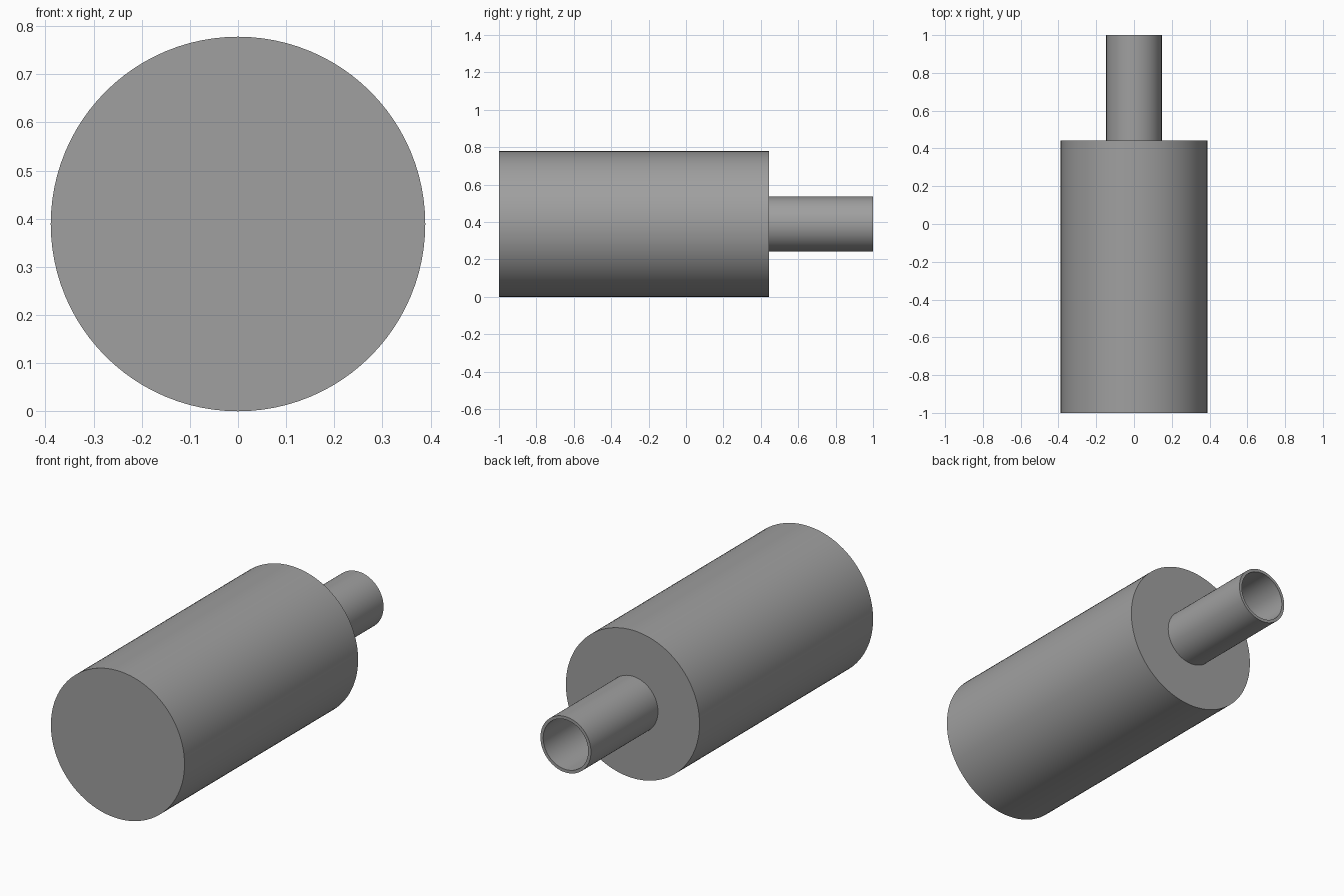
import bpy, bmesh, math
from mathutils import Matrix, Vector

cube = bpy.data.objects.get("Cube")
if cube:
    bpy.data.objects.remove(cube, do_unlink=True)

BODY_R, NECK_R, BORE_R = 0.389, 0.147, 0.131
FRONT, SHOULDER, BACK = -1.0, 0.443, 1.0
SIDES = 96

grey = bpy.data.materials.new("mid_grey")
grey.use_nodes = True
colour = (0.35, 0.35, 0.35, 1)
grey.diffuse_color = colour
grey.node_tree.nodes["Principled BSDF"].inputs["Base Color"].default_value = colour


def turned_part(name, profile):
    """Spin a (radius, y) profile around the horizontal axis of the model."""
    bm = bmesh.new()
    verts = [bm.verts.new((r, y, 0)) for r, y in profile]
    edges = [bm.edges.new(pair) for pair in zip(verts, verts[1:])]
    bmesh.ops.spin(bm, geom=verts + edges, cent=(0, 0, 0), axis=(0, 1, 0),
                   angle=math.tau, steps=SIDES, use_duplicate=False)
    bmesh.ops.remove_doubles(bm, verts=bm.verts, dist=0.0001)
    bmesh.ops.recalc_face_normals(bm, faces=bm.faces)
    bmesh.ops.transform(bm, matrix=Matrix.Translation(Vector((0, 0, BODY_R))), verts=bm.verts)
    mesh = bpy.data.meshes.new(name)
    bm.to_mesh(mesh)
    bm.free()
    mesh.materials.append(grey)
    obj = bpy.data.objects.new(name, mesh)
    bpy.context.collection.objects.link(obj)
    bpy.ops.object.select_all(action='DESELECT')
    obj.select_set(True)
    bpy.context.view_layer.objects.active = obj
    bpy.ops.object.shade_smooth_by_angle(angle=math.radians(30))
    return obj


# Large solid cylinder
turned_part("body", [(0, FRONT), (BODY_R, FRONT), (BODY_R, SHOULDER), (0, SHOULDER)])

# Thin-walled open pipe on the back
turned_part("pipe", [(NECK_R, SHOULDER), (NECK_R, BACK), (BORE_R, BACK),
                     (BORE_R, SHOULDER), (NECK_R, SHOULDER)])
